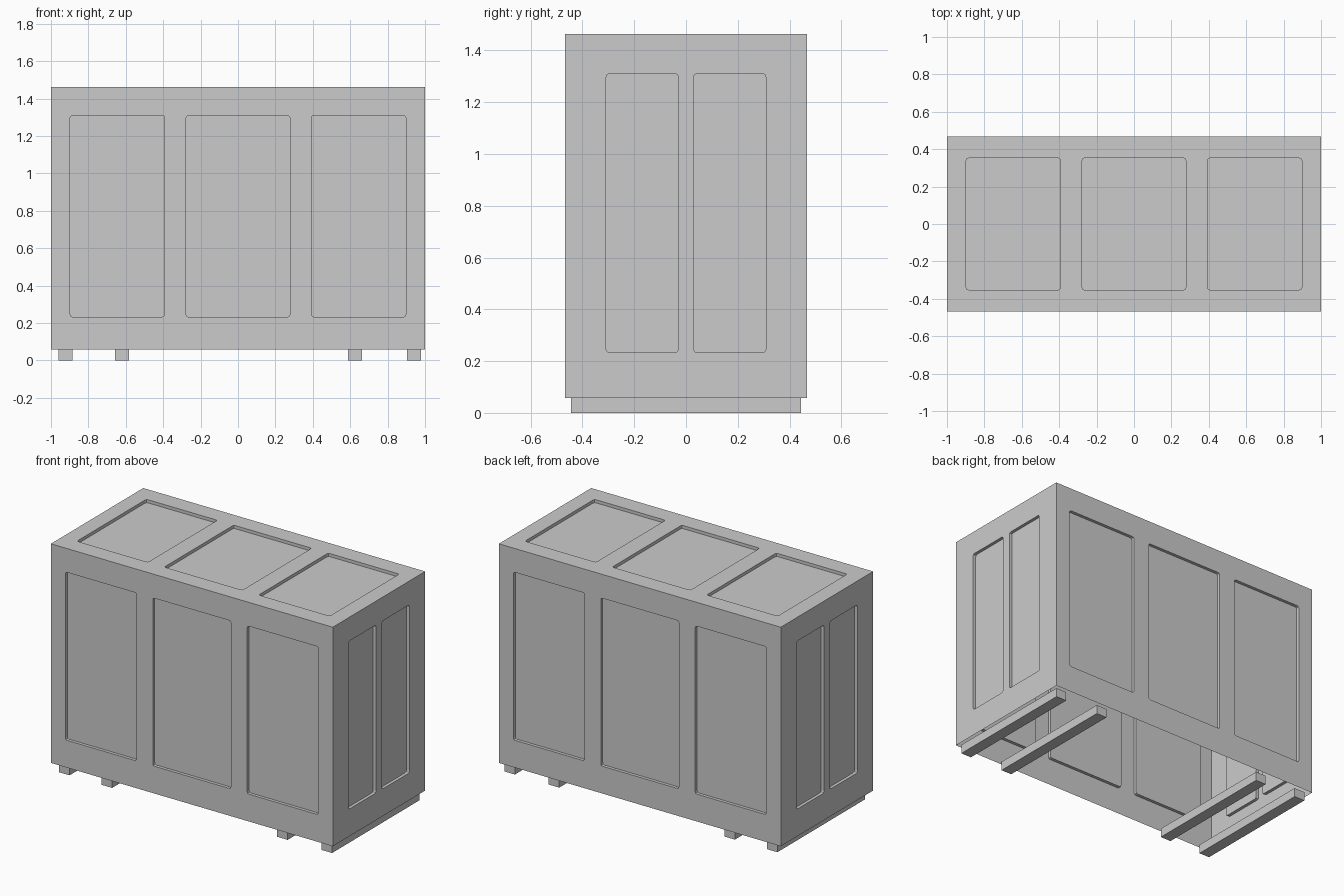
import bpy, bmesh, math
from mathutils import Vector

if "Cube" in bpy.data.objects:
    bpy.data.objects.remove(bpy.data.objects["Cube"])

W, D, Z0, Z1 = 1.0, 0.468, 0.058, 1.463   # half width, half depth, wall bottom, top
DEPTH, R = 0.02, 0.012                    # panel recess depth, corner radius


def rounded(u0, u1, v0, v1):
    """Rectangle outline with small rounded corners."""
    pts = []
    for k, (cu, cv) in enumerate([(u1 - R, v1 - R), (u0 + R, v1 - R),
                                  (u0 + R, v0 + R), (u1 - R, v0 + R)]):
        for s in range(3):
            a = math.pi / 2 * (k + s / 2)
            pts.append((cu + R * math.cos(a), cv + R * math.sin(a)))
    return pts


def wall(bm, place, normal, rect, panels):
    """Flat wall with recessed panels; place maps (u, v) to 3D."""
    n = Vector(normal)

    def ring(pts, off):
        return [bm.verts.new(Vector(place(u, v)) - n * off) for u, v in pts]

    def loop(vs):
        return [bm.edges.new((vs[i], vs[(i + 1) % len(vs)])) for i in range(len(vs))]

    u0, u1, v0, v1 = rect
    edges = loop(ring([(u0, v0), (u1, v0), (u1, v1), (u0, v1)], 0))
    faces = []
    for p in panels:
        pts = rounded(*p)
        rim, floor = ring(pts, 0), ring(pts, DEPTH)
        edges += loop(rim)
        for i in range(len(pts)):
            j = (i + 1) % len(pts)
            bm.faces.new((rim[j], rim[i], floor[i], floor[j]))
        faces.append(bm.faces.new(floor))
    res = bmesh.ops.triangle_fill(bm, edges=edges, use_beauty=True, normal=n)
    faces += [g for g in res["geom"] if isinstance(g, bmesh.types.BMFace)]
    for f in faces:
        f.normal_update()
        if f.normal.dot(n) < 0:
            f.normal_flip()


def add_object(name, bm):
    me = bpy.data.meshes.new(name)
    bm.to_mesh(me)
    bm.free()
    ob = bpy.data.objects.new(name, me)
    bpy.context.collection.objects.link(ob)
    return ob


# Crate shell: four walls and a lid, open underneath
cols = [(-0.897, -0.393), (-0.277, 0.277), (0.393, 0.897)]
tall = [(a, b, 0.233, 1.31) for a, b in cols]
side = [(-0.308, -0.03, 0.233, 1.31), (0.03, 0.308, 0.233, 1.31)]
lid = [(a, b, -0.352, 0.352) for a, b in cols]

bm = bmesh.new()
for s in (-1, 1):
    wall(bm, lambda u, v: (-s * u, s * D, v), (0, s, 0), (-W, W, Z0, Z1), tall)
    wall(bm, lambda u, v: (s * W, s * u, v), (s, 0, 0), (-D, D, Z0, Z1), side)
wall(bm, lambda u, v: (u, v, Z1), (0, 0, 1), (-W, W, -D, D), lid)
bmesh.ops.remove_doubles(bm, verts=bm.verts, dist=1e-4)
add_object("crate_shell", bm)

# Skids running front to back
for i, x in enumerate((-0.922, -0.62, 0.626, 0.941)):
    bm = bmesh.new()
    bmesh.ops.create_cube(bm, size=1)
    bmesh.ops.scale(bm, vec=(0.075, 0.888, Z0), verts=bm.verts)
    ob = add_object(f"skid_{i + 1}", bm)
    ob.location = (x, 0, Z0 / 2)
